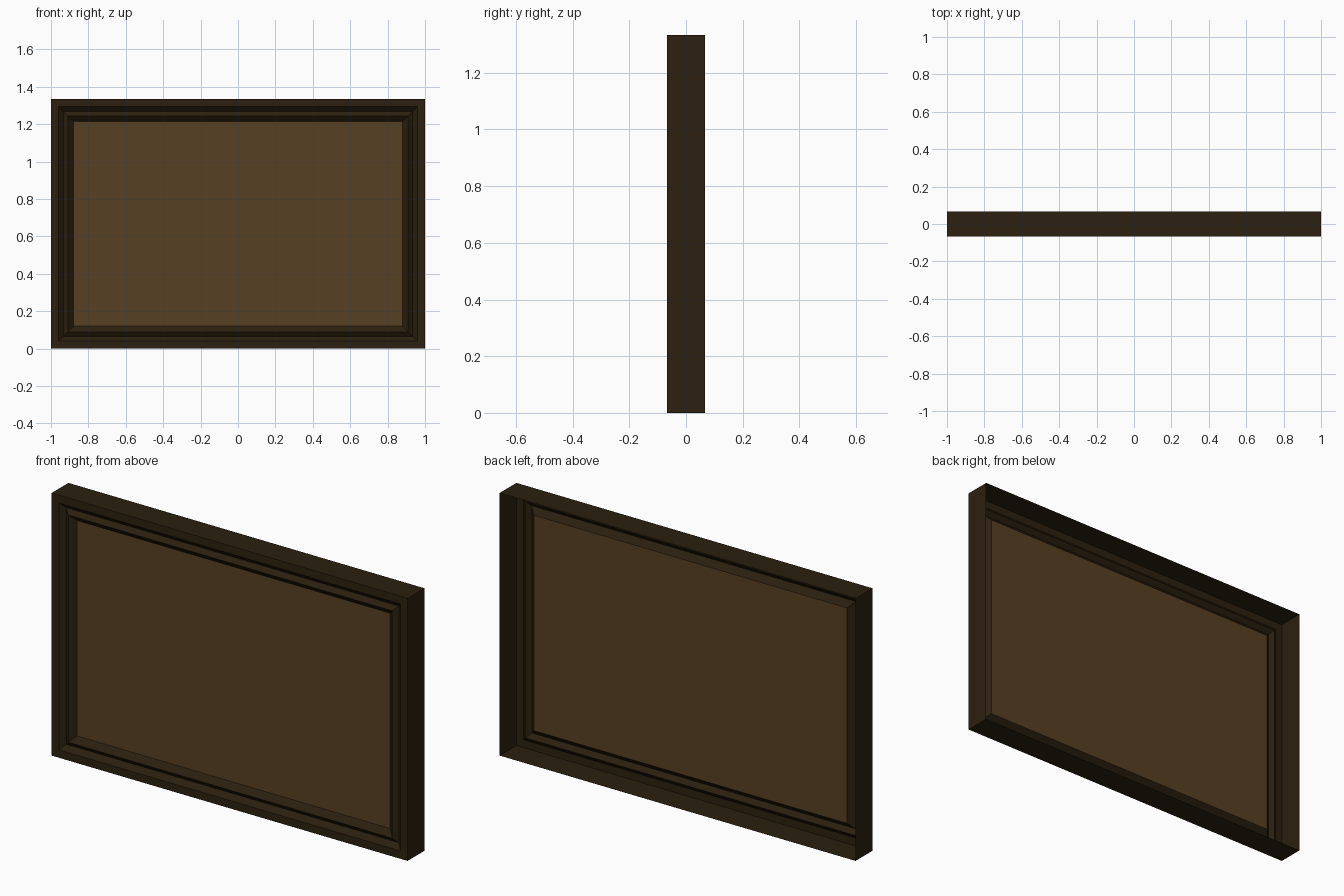
import bpy, bmesh

WIDTH, HEIGHT, DEPTH = 2.0, 1.334, 0.134
FRONT = -DEPTH / 2

if "Cube" in bpy.data.objects:
    bpy.data.objects.remove(bpy.data.objects["Cube"], do_unlink=True)


def material(name, rgb):
    mat = bpy.data.materials.new(name)
    mat.use_nodes = True
    colour = (*rgb, 1.0)
    mat.diffuse_color = colour
    mat.node_tree.nodes["Principled BSDF"].inputs["Base Color"].default_value = colour
    return mat


def ring(bm, inset, depth):
    """Rectangle of vertices, inset from the outer edge, set back from the front."""
    x, y = WIDTH / 2 - inset, FRONT + depth
    low, high = inset, HEIGHT - inset
    return [bm.verts.new(p) for p in
            ((-x, y, low), (x, y, low), (x, y, high), (-x, y, high))]


def finish(bm, name, mat):
    mesh = bpy.data.meshes.new(name)
    bm.to_mesh(mesh)
    bm.free()
    mesh.materials.append(mat)
    obj = bpy.data.objects.new(name, mesh)
    bpy.context.collection.objects.link(obj)
    return obj


dark_wood = material("dark wood", (0.025, 0.0145, 0.005))
backing_brown = material("backing brown", (0.095, 0.051, 0.016))

# Moulding profile (inset, depth): open back, outer wall, flat rim, groove, bead, inner bevel
PROFILE = [(0, DEPTH), (0, 0), (0.04, 0), (0.066, 0.024), (0.09, 0.005), (0.12, 0.032)]

# Mitred frame swept around the rectangle
bm = bmesh.new()
rings = [ring(bm, *point) for point in PROFILE]
for outer, inner in zip(rings, rings[1:]):
    for i in range(4):
        j = (i + 1) % 4
        bm.faces.new((outer[i], outer[j], inner[j], inner[i]))
finish(bm, "frame_moulding", dark_wood)

# Thin panel closing the opening
bm = bmesh.new()
bm.faces.new(ring(bm, *PROFILE[-1]))
finish(bm, "backing_panel", backing_brown)
